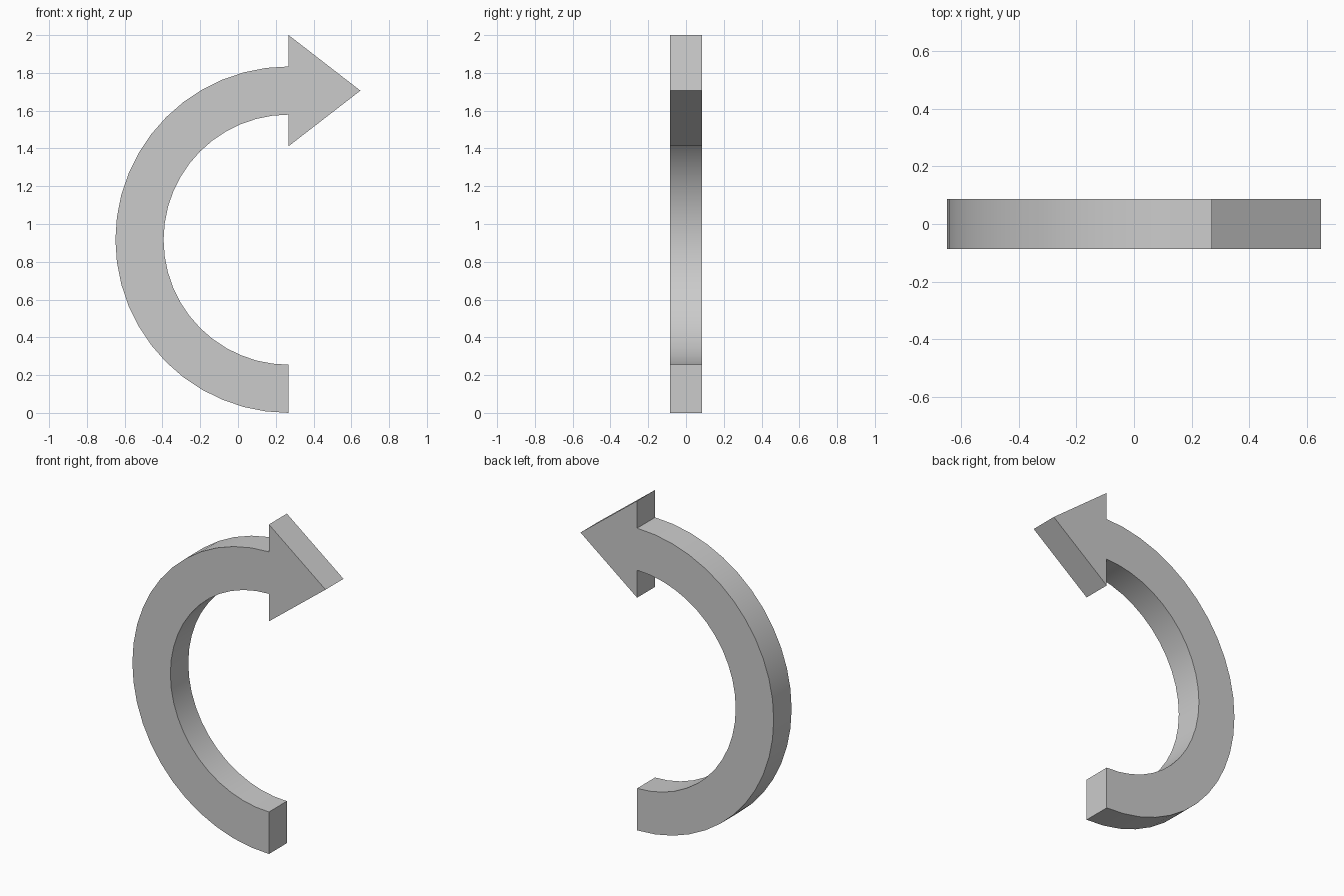
import bpy, bmesh
from math import cos, sin, pi, radians

if "Cube" in bpy.data.objects:
    bpy.data.objects.remove(bpy.data.objects["Cube"])

CX, CZ = 0.268, 0.917          # arc centre
R_OUT, R_IN = 0.917, 0.662     # band radii
HALF = 0.086                   # half thickness
SEGS = 24

bm = bmesh.new()


def vert(x, z):
    return bm.verts.new((x, -HALF, z))


def arc(radius):
    # half circle from the top, round the left side, to the bottom
    angles = [pi / 2 + pi * i / SEGS for i in range(SEGS + 1)]
    return [vert(CX + radius * cos(a), CZ + radius * sin(a)) for a in angles]


# curved shaft
outer, inner = arc(R_OUT), arc(R_IN)
for i in range(SEGS):
    bm.faces.new((outer[i], outer[i + 1], inner[i + 1], inner[i]))

# arrowhead, sharing the shaft's top edge
bm.faces.new((vert(CX, 2.0), outer[0], inner[0], vert(CX, 1.412), vert(0.648, 1.706)))

# thickness
front = bm.faces[:]
extruded = bmesh.ops.extrude_face_region(bm, geom=front, use_keep_orig=True)
back = [g for g in extruded["geom"] if isinstance(g, bmesh.types.BMVert)]
bmesh.ops.translate(bm, verts=back, vec=(0, 2 * HALF, 0))
bmesh.ops.recalc_face_normals(bm, faces=bm.faces)

mesh = bpy.data.meshes.new("curved_arrow")
bm.to_mesh(mesh)
bm.free()
arrow = bpy.data.objects.new("curved_arrow", mesh)
bpy.context.collection.objects.link(arrow)

# smooth round the bend, crisp edges elsewhere
bpy.context.view_layer.objects.active = arrow
arrow.select_set(True)
bpy.ops.object.shade_smooth_by_angle(angle=radians(30))
